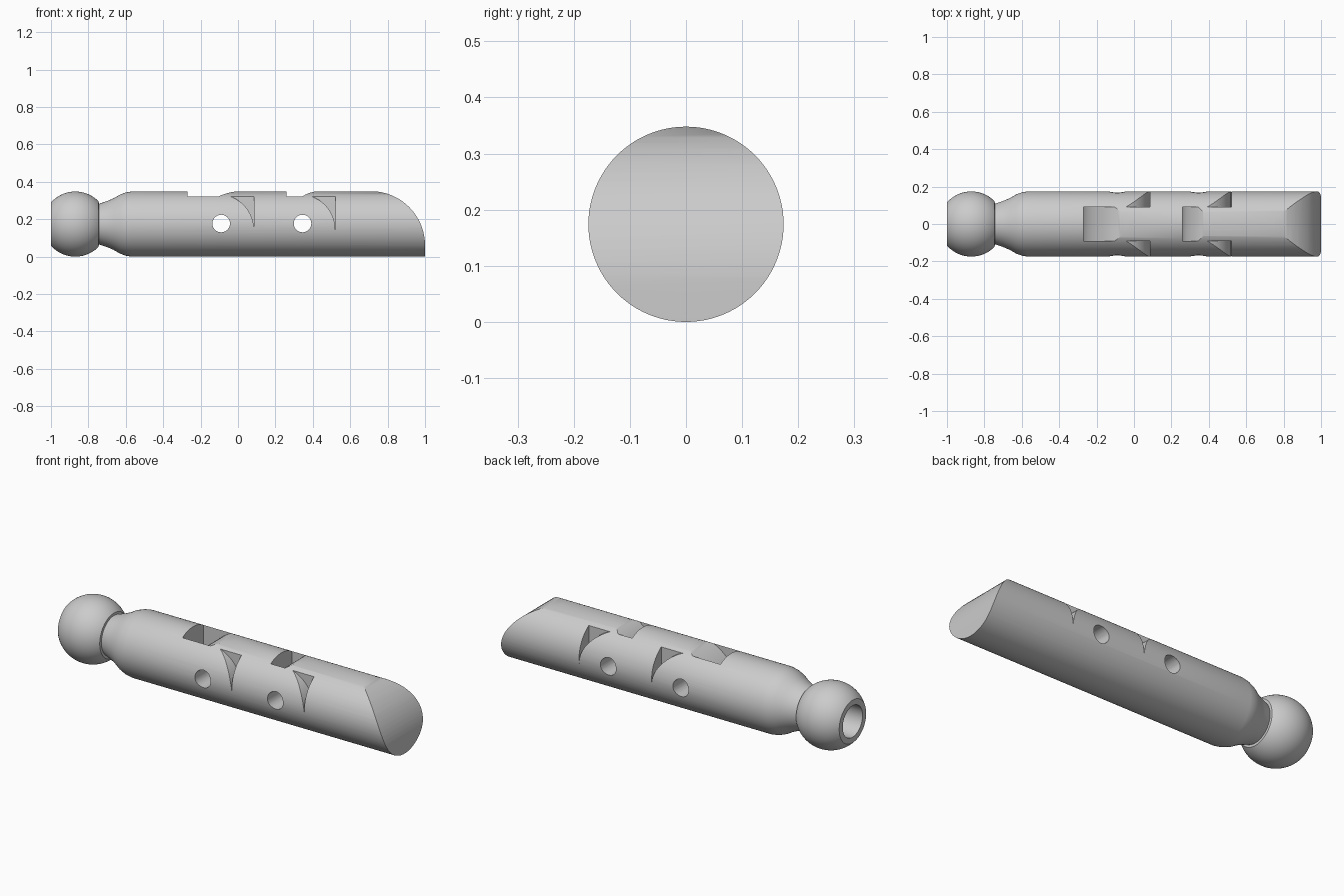
import bpy, bmesh
from math import sin, cos, pi, radians, sqrt

if "Cube" in bpy.data.objects:
    bpy.data.objects.remove(bpy.data.objects["Cube"])

R = 0.174          # body and ball radius, also the axis height
BALL_X = -0.87

grey = bpy.data.materials.new("plain_grey")
grey.use_nodes = True
grey.diffuse_color = (0.6, 0.6, 0.6, 1)
grey.node_tree.nodes["Principled BSDF"].inputs["Base Color"].default_value = (0.6, 0.6, 0.6, 1)


def finish(name, bm):
    bmesh.ops.recalc_face_normals(bm, faces=bm.faces)
    mesh = bpy.data.meshes.new(name)
    bm.to_mesh(mesh)
    bm.free()
    mesh.materials.append(grey)
    obj = bpy.data.objects.new(name, mesh)
    bpy.context.collection.objects.link(obj)
    return obj


def lathe(name, profile, steps=96):
    """Turn (x, radius) points around the long axis."""
    bm = bmesh.new()
    verts = [bm.verts.new((x, 0, r)) for x, r in profile]
    edges = [bm.edges.new(pair) for pair in zip(verts, verts[1:])]
    bmesh.ops.spin(bm, geom=verts + edges, cent=(0, 0, 0), axis=(1, 0, 0),
                   angle=2 * pi, steps=steps)
    bmesh.ops.remove_doubles(bm, verts=bm.verts, dist=0.00005)
    bmesh.ops.translate(bm, verts=bm.verts, vec=(0, 0, R))
    return finish(name, bm)


def prism(name, outline, y0, y1):
    """Extrude an (x, z) outline from y0 to y1."""
    bm = bmesh.new()
    face = bm.faces.new([bm.verts.new((x, y0, z)) for x, z in outline])
    new = bmesh.ops.extrude_face_region(bm, geom=[face])["geom"]
    bmesh.ops.translate(bm, verts=[v for v in new if isinstance(v, bmesh.types.BMVert)],
                        vec=(0, y1 - y0, 0))
    return finish(name, bm)


def arc(cx, cz, rad, a0, a1, n=20):
    angles = [radians(a0 + (a1 - a0) * i / n) for i in range(n + 1)]
    return [(cx + rad * cos(a), cz + rad * sin(a)) for a in angles]


# One turned shape: bored ball, stepped neck and long body
bore = 0.085
profile = [(-0.65, 0), (-0.65, bore), (-1, bore)]
for i in range(33):
    x = -1 + i * (0.255 / 32)
    profile.append((x, sqrt(R * R - (x - BALL_X) ** 2)))
profile += [(-0.744, 0.108), (-0.70, 0.123), (-0.665, 0.138), (-0.63, 0.158),
            (-0.60, 0.169), (-0.57, R), (1, R), (1, 0)]
body = lathe("jointed_rod", profile)

# Rounded nose
cutters = [prism("nose_cutter",
                 arc(0.71, 0.06, 0.29, 0, 90) + [(0.71, 0.5), (1.1, 0.5), (1.1, 0.06)],
                 -0.3, 0.3)]

# Joints: pivot x, slot wall x, tongue curve centre x, centre z and radius
for pivot, wall, cx, cz, rad in ((-0.09, -0.27, 0.02, 0.06, 0.29),
                                 (0.345, 0.26, 0.44, 0.17, 0.18)):
    # slot above the rounded tongue
    cutters.append(prism("slot_cutter",
                         arc(cx, cz, rad, 180, 90) + [(cx, 0.5), (wall, 0.5)],
                         -0.09, 0.09))
    # wedge gaps above the rounded fork ears
    ear = arc(pivot - 0.013, 0.144, 0.188, 0, 90)
    ear += [(pivot - 0.013, 0.5), (pivot + 0.175, 0.5)]
    for side in (-1, 1):
        cutters.append(prism("ear_cutter", ear, side * 0.0905, side * 0.3))
    # pin hole
    cutters.append(prism("pin_cutter", arc(pivot, 0.177, 0.047, 0, 348.75, 31), -0.3, 0.3))

for cutter in cutters:
    cutter.hide_render = True
    mod = body.modifiers.new(cutter.name, "BOOLEAN")
    mod.operation = "DIFFERENCE"
    mod.solver = "EXACT"
    mod.object = cutter

# Bake the cuts and drop the helpers
bpy.context.view_layer.update()
graph = bpy.context.evaluated_depsgraph_get()
cut_mesh = bpy.data.meshes.new_from_object(body.evaluated_get(graph))
body.modifiers.clear()
body.data = cut_mesh
for cutter in cutters:
    bpy.data.objects.remove(cutter)

bpy.ops.object.select_all(action="DESELECT")
body.select_set(True)
bpy.context.view_layer.objects.active = body
bpy.ops.object.shade_smooth_by_angle(angle=radians(30))
